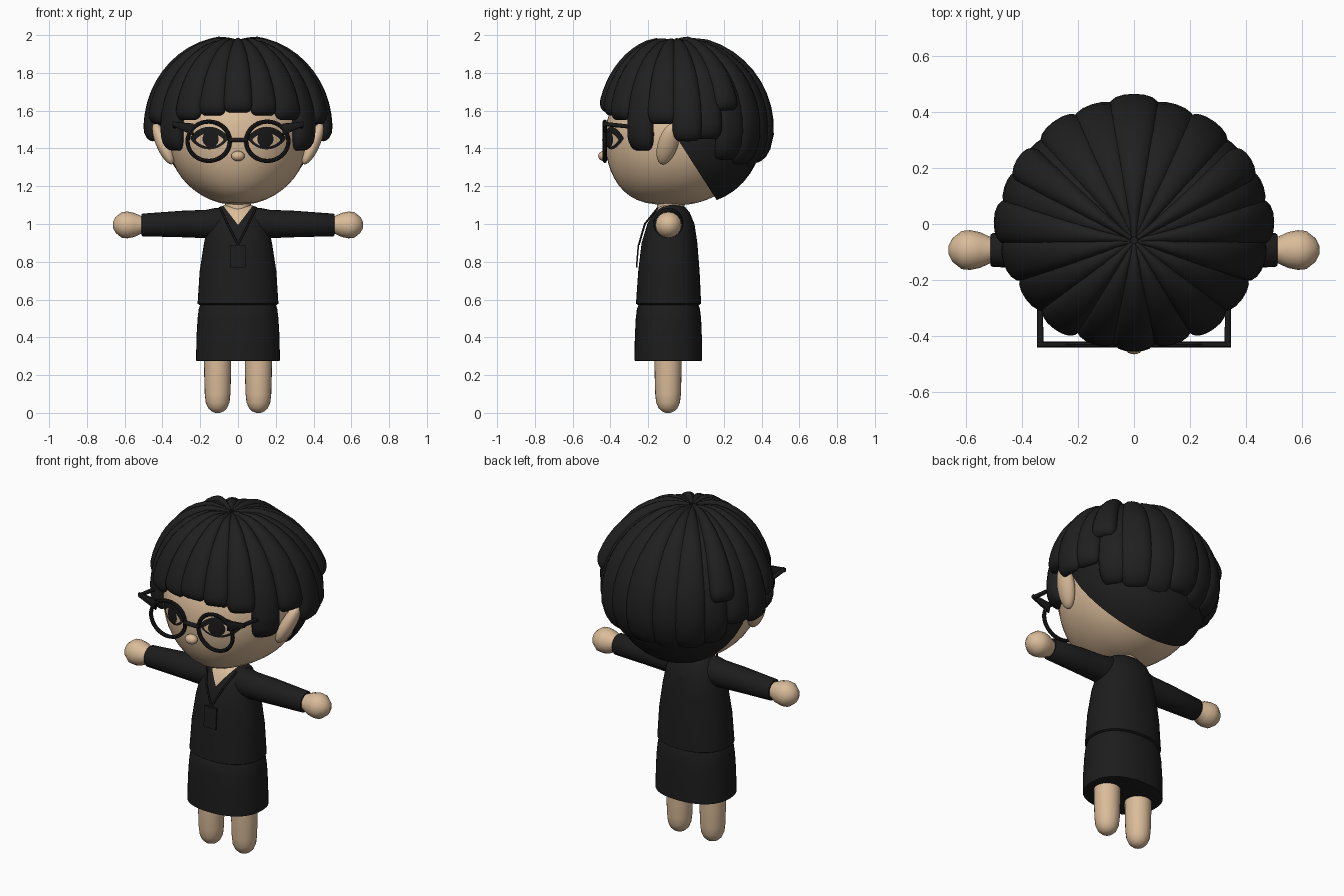
import bpy, bmesh, math
from mathutils import Vector

if "Cube" in bpy.data.objects:
    bpy.data.objects.remove(bpy.data.objects["Cube"])

def material(name, rgb):
    m = bpy.data.materials.new(name)
    m.diffuse_color = (*rgb, 1)
    m.use_nodes = True
    m.node_tree.nodes["Principled BSDF"].inputs["Base Color"].default_value = m.diffuse_color
    return m

SKIN = material("skin", (0.70, 0.50, 0.32))
HAIR = material("hair_black", (0.014, 0.014, 0.014))
CLOTH = material("cloth_black", (0.012, 0.012, 0.012))
FRAME = material("frame_black", (0.010, 0.010, 0.010))

def finish(name, bm, *mats, closed=True, angle=40):
    if closed:
        bmesh.ops.recalc_face_normals(bm, faces=bm.faces[:])
    me = bpy.data.meshes.new(name)
    bm.to_mesh(me)
    bm.free()
    for m in mats:
        me.materials.append(m)
    for p in me.polygons:
        p.use_smooth = True
    me.set_sharp_from_angle(angle=math.radians(angle))
    ob = bpy.data.objects.new(name, me)
    bpy.context.collection.objects.link(ob)
    return ob

def power(v, e):
    return math.copysign(abs(v) ** e, v)

def loft_bm(stations, sides=24, n=2.0):
    """Skin a row of superellipse rings given as (centre, u, v)."""
    bm = bmesh.new()
    rings = []
    for c, u, v in stations:
        ring = []
        for i in range(sides):
            t = 2 * math.pi * i / sides
            ring.append(bm.verts.new(Vector(c) + Vector(u) * power(math.cos(t), 2 / n)
                                     + Vector(v) * power(math.sin(t), 2 / n)))
        rings.append(ring)
    for a, b in zip(rings, rings[1:]):
        for i in range(sides):
            j = (i + 1) % sides
            bm.faces.new((a[i], a[j], b[j], b[i]))
    bm.faces.new(rings[0][::-1])
    bm.faces.new(rings[-1])
    return bm

def upright(rows):
    """Rows of (z, half width, front y, back y) to loft stations."""
    return [((0, (f + b) / 2, z), (w, 0, 0), (0, (b - f) / 2, 0)) for z, w, f, b in rows]

def rod(name, a, b, r1, r2, mat):
    a, b = Vector(a), Vector(b)
    d = (b - a).normalized()
    u = d.orthogonal().normalized()
    v = d.cross(u)
    return finish(name, loft_bm([(a, u * r1, v * r1), (b, u * r2, v * r2)], 12), mat)

def ball_bm(c, r, seg=32):
    bm = bmesh.new()
    bmesh.ops.create_uvsphere(bm, u_segments=seg, v_segments=seg // 2, radius=1)
    for v in bm.verts:
        v.co = Vector([c[k] + r[k] * v.co[k] for k in range(3)])
    return bm

# Head: round, with a fuller lower face
HC, HR = (0, -0.04, 1.46), (0.372, 0.39, 0.36)

def front_y(x, z):
    dz = (z - HC[2]) / HR[2]
    c = math.sqrt(max(1 - dz * dz, 0.01))
    e = 0.6 if dz < 0 else 1
    return HC[1] - HR[1] * c ** e * math.sqrt(max(1 - (x / (HR[0] * c)) ** 2, 0))

bm = ball_bm((0, 0, 0), (1, 1, 1), 48)
for v in bm.verts:
    x, y, z = v.co
    c = math.sqrt(max(1 - z * z, 1e-4))
    if y < 0 and z < 0:
        y *= c ** -0.4
    v.co = (HC[0] + HR[0] * x, HC[1] + HR[1] * y, HC[2] + HR[2] * z)
finish("head", bm, SKIN)
finish("nose", ball_bm((0, -0.435, 1.36), (0.036, 0.03, 0.027), 20), SKIN)

# Eyes: thin plates that follow the face
def plate(name, cx, cz, rx, rz, lift, mat, pointed):
    bm = bmesh.new()
    n, rings = 32, []

    def put(x, z):
        return bm.verts.new((x, front_y(x, z) - lift, z))
    mid = put(cx, cz)
    for f in (0.25, 0.5, 0.75, 1):
        ring = []
        for i in range(n):
            t = 2 * math.pi * i / n
            s = power(math.sin(t), 1.6 if pointed else 1)
            ring.append(put(cx + f * rx * math.cos(t), cz + f * rz * s))
        rings.append(ring)
    for i in range(n):
        j = (i + 1) % n
        bm.faces.new((mid, rings[0][i], rings[0][j]))
        for a, b in zip(rings, rings[1:]):
            bm.faces.new((a[i], b[i], b[j], a[j]))
    return finish(name, bm, mat, closed=False)

for s, side in ((1, "left"), (-1, "right")):
    plate(f"eye_outline_{side}", s * 0.152, 1.455, 0.102, 0.06, 0.004, FRAME, True)
    plate(f"eye_inner_{side}", s * 0.15, 1.445, 0.074, 0.036, 0.007, SKIN, True)
    plate(f"iris_{side}", s * 0.145, 1.45, 0.043, 0.044, 0.010, FRAME, False)

    # Ears
    bm = ball_bm((0, 0, 0), (0.042, 0.055, 0.11), 24)
    for v in bm.verts:
        v.co += Vector((s * (0.395 + 0.38 * v.co.z), -0.095 + 0.25 * v.co.z, 1.425))
    finish(f"ear_{side}", bm, SKIN)

    # Glasses: round rim, swept-up wing and temple
    cx, rim = s * 0.155, []
    bm = bmesh.new()
    for i in range(40):
        t = 2 * math.pi * i / 40
        d = Vector((math.cos(t), 0, math.sin(t)))
        c = Vector((cx + 0.112 * d.x, -0.43, 1.438 + 0.104 * d.z))
        rim.append([bm.verts.new(c + d * 0.011 * math.cos(k * math.pi / 4)
                                 + Vector((0, 0.011 * math.sin(k * math.pi / 4), 0))) for k in range(8)])
    for i in range(40):
        a, b = rim[i], rim[(i + 1) % 40]
        for k in range(8):
            bm.faces.new((a[k], a[(k + 1) % 8], b[(k + 1) % 8], b[k]))
    finish(f"glasses_rim_{side}", bm, FRAME)
    finish(f"glasses_wing_{side}", loft_bm([((s * x, -0.43, z), (0, 0.01, 0), (0, 0, r)) for x, z, r in
           ((0.235, 1.50, 0.032), (0.29, 1.515, 0.022), (0.346, 1.53, 0.012))], 12, 3), FRAME)
    rod(f"glasses_temple_{side}", (s * 0.335, -0.438, 1.53), (s * 0.335, -0.15, 1.50), 0.012, 0.010, FRAME)

    # Arms and hands
    def along_x(rows):
        return [((s * x, -0.093, z), (0, r, 0), (0, 0, r)) for x, r, z in rows]
    finish(f"sleeve_{side}", loft_bm(along_x([(0.06, 0.07, 1.01), (0.12, 0.08, 1.005), (0.17, 0.075, 1.0),
           (0.3, 0.07, 1.0), (0.505, 0.06, 0.995), (0.512, 0.055, 0.995)])), CLOTH)
    finish(f"hand_{side}", loft_bm(along_x([(0.48, 0.042, 0.995), (0.515, 0.048, 0.995), (0.55, 0.064, 0.995),
           (0.585, 0.071, 0.995), (0.615, 0.068, 0.995), (0.648, 0.042, 0.995), (0.662, 0.015, 0.995)]), 16), SKIN)

    # Legs with rounded feet
    finish(f"leg_{side}", loft_bm([((s * 0.108, -0.095, z), (r, 0, 0), (0, r, 0)) for z, r in
           ((0, 0.012), (0.008, 0.032), (0.025, 0.05), (0.055, 0.063), (0.1, 0.068),
            (0.2, 0.071), (0.34, 0.073))]), SKIN)

    # Lanyard strap
    rod(f"lanyard_upper_{side}", (s * 0.095, -0.15, 1.085), (s * 0.055, -0.218, 1.0), 0.005, 0.005, CLOTH)
    rod(f"lanyard_lower_{side}", (s * 0.055, -0.218, 1.0), (0, -0.25, 0.89), 0.005, 0.005, CLOTH)

rod("glasses_bridge", (-0.05, -0.432, 1.445), (0.05, -0.432, 1.445), 0.012, 0.012, FRAME)

# Badge
finish("badge", loft_bm(upright([(0.77, 0.04, -0.266, -0.258), (0.89, 0.04, -0.256, -0.248)]), 16, 12), CLOTH)

# Neck
finish("neck", loft_bm(upright([(0.98, 0.075, -0.16, -0.02), (1.16, 0.065, -0.15, 0.0)])), SKIN)

# Top with a V neckline cut into the front
bm = loft_bm(upright([(0.572, 0.205, -0.255, 0.07), (0.578, 0.214, -0.265, 0.08), (0.75, 0.203, -0.253, 0.072),
                      (0.9, 0.18, -0.235, 0.06), (1.0, 0.157, -0.205, 0.045), (1.06, 0.132, -0.172, 0.02),
                      (1.09, 0.1, -0.145, -0.005), (1.1, 0.07, -0.125, -0.03)]), 48, 2.2)
V_BASE, V_SLOPE = 0.995, 1.3
for s in (1, -1):
    bmesh.ops.bisect_plane(bm, geom=bm.verts[:] + bm.edges[:] + bm.faces[:],
                           plane_co=(0, 0, V_BASE), plane_no=(-s * V_SLOPE, 0, 1))
for f in bm.faces:
    c = f.calc_center_median()
    if c.y < -0.095 and c.z > V_BASE + V_SLOPE * abs(c.x):
        f.material_index = 1
finish("top", bm, CLOTH, SKIN)

# Skirt
finish("skirt", loft_bm(upright([(0.275, 0.215, -0.265, 0.078), (0.277, 0.222, -0.273, 0.086),
       (0.4, 0.22, -0.271, 0.084), (0.5, 0.214, -0.266, 0.08), (0.55, 0.208, -0.26, 0.074),
       (0.575, 0.2, -0.25, 0.065)]), 48, 2.3), CLOTH)

# Hair base: crown cap and nape cap
def cap(name, c, r, co, no):
    bm = ball_bm(c, r, 40)
    cut = bmesh.ops.bisect_plane(bm, geom=bm.verts[:] + bm.edges[:] + bm.faces[:],
                                 plane_co=co, plane_no=no, clear_inner=True)
    bmesh.ops.holes_fill(bm, edges=[e for e in cut["geom_cut"] if isinstance(e, bmesh.types.BMEdge)])
    finish(name, bm, HAIR)

cap("hair_crown", (0, 0, 1.5), (0.43, 0.42, 0.43), (0, 0, 1.63), (0, 0, 1))
cap("hair_nape", (0, 0.045, 1.5), (0.39, 0.365, 0.395), (0, 0.0, 1.38), (0, 0.84, 0.54))

# Hair locks: flattened strips swept from the crown down the skull
def lock(name, az, half, z_end, lift):
    a = math.radians(az)
    d = Vector((0.455 * math.sin(a), (-0.432 if abs(az) < 90 else -0.42) * math.cos(a), 0))
    d *= 1 + lift / d.length
    side = Vector((math.cos(a), math.sin(a), 0))
    end = math.acos((z_end - 1.5) / 0.45)

    def point(th):
        sn = math.sin(th)
        r = sn ** 0.93 if th < math.pi / 2 else sn * sn
        dip = 0.03 * math.exp(-(th / 0.16) ** 2)
        return d * r + Vector((0, -0.06 * (1 - sn), 1.5 - dip + (0.456 + lift * 0.5) * math.cos(th)))
    stations = []
    for k in [i * 0.075 for i in range(13)] + [0.94, 0.97, 0.99, 1.0]:
        th = 0.03 + (end - 0.03) * k
        tan = (point(th + 0.01) - point(th - 0.01)).normalized()
        nrm = side.cross(tan).normalized()
        e = max(0, (k - 0.9) / 0.1)
        tip = math.sqrt(max(1 - e * e, 0.01))
        w = half * max(0.18, math.sin(th) ** 0.75) * (0.55 + 0.45 * tip)
        stations.append((point(th), side * w, nrm * 0.046 * tip))
    finish(name, loft_bm(stations, 16, 2.2), HAIR, angle=60)

LOCKS = [(0, 0.082, 1.59, -0.004), (18, 0.078, 1.575, -0.012), (36, 0.08, 1.55, -0.004), (54, 0.078, 1.39, -0.022),
         (73, 0.082, 1.53, -0.004), (91, 0.08, 1.44, 0.0), (107, 0.075, 1.45, -0.016), (121, 0.072, 1.60, 0.012),
         (127, 0.085, 1.34, -0.03), (144, 0.085, 1.32, -0.012), (162, 0.085, 1.30, -0.016), (180, 0.09, 1.33, 0.0)]
for i, (az, half, z_end, lift) in enumerate(LOCKS):
    for s in ((1,) if az in (0, 180) else (1, -1)):
        lock(f"hair_lock_{i}_{'left' if s > 0 else 'right'}", s * az, half, z_end, lift)
